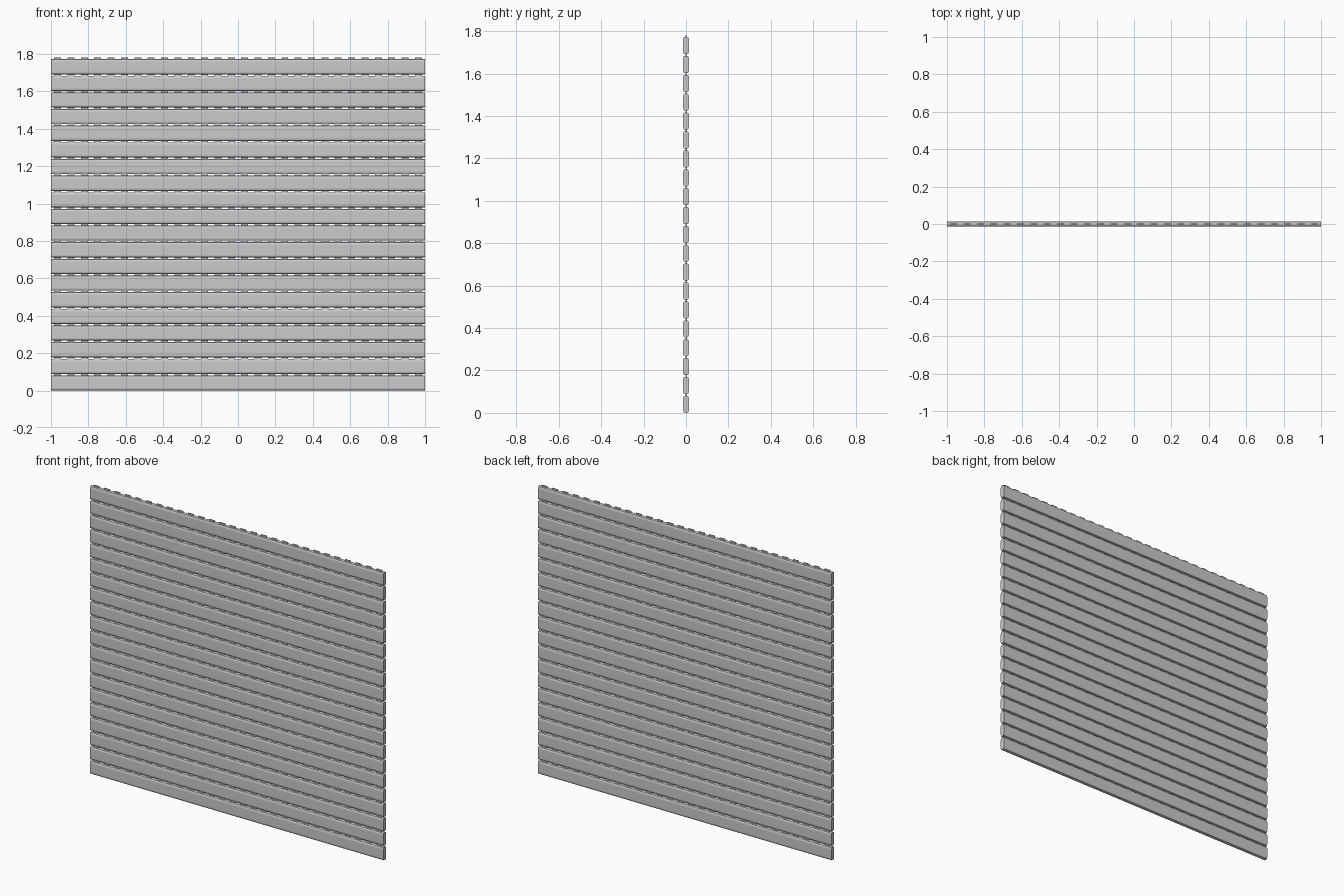
import bpy, bmesh

if "Cube" in bpy.data.objects:
    bpy.data.objects.remove(bpy.data.objects["Cube"])

PITCH, COUNT = 0.089, 20
TABS = 28

def add_object(name, bm):
    bmesh.ops.recalc_face_normals(bm, faces=bm.faces)
    mesh = bpy.data.meshes.new(name)
    bm.to_mesh(mesh)
    bm.free()
    obj = bpy.data.objects.new(name, mesh)
    bpy.context.collection.objects.link(obj)
    return obj

def stack(obj):
    mod = obj.modifiers.new("stack", "ARRAY")
    mod.count = COUNT
    mod.use_relative_offset = False
    mod.use_constant_offset = True
    mod.constant_offset_displace = (0, 0, PITCH)

# slat: closed profile with eased top and bottom edges, extruded along x
half = [(0.005, 0.0), (0.010, 0.002), (0.013, 0.008), (0.014, 0.014),
        (0.014, 0.067), (0.013, 0.073), (0.010, 0.079), (0.005, 0.081)]
profile = half + [(-y, z) for y, z in reversed(half)]
bm = bmesh.new()
face = bm.faces.new([bm.verts.new((-1, y, z)) for y, z in profile])
ext = bmesh.ops.extrude_face_region(bm, geom=[face], use_keep_orig=True)
moved = [v for v in ext["geom"] if isinstance(v, bmesh.types.BMVert)]
bmesh.ops.translate(bm, verts=moved, vec=(2, 0, 0))
stack(add_object("slat", bm))

# link tabs: short tongues on top of each slat, leaving light slots between
bm = bmesh.new()
step = 2 / TABS
for i in range(TABS):
    cube = bmesh.ops.create_cube(bm, size=1)["verts"]
    bmesh.ops.scale(bm, verts=cube, vec=(step * 0.52, 0.006, 0.010))
    bmesh.ops.translate(bm, verts=cube, vec=(-1 + (i + 0.5) * step, 0, 0.085))
stack(add_object("link_tabs", bm))
